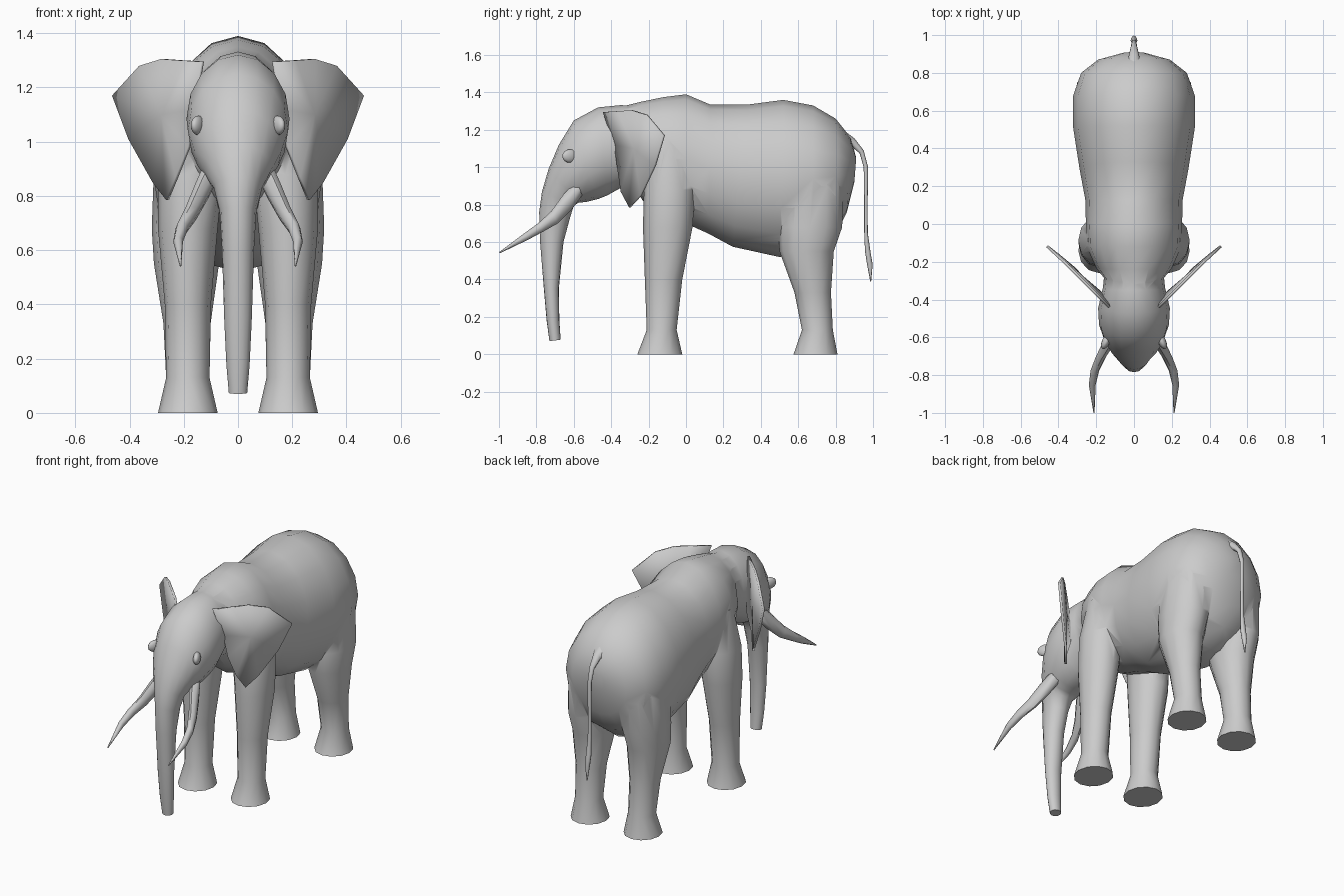
import bpy, bmesh, math
from mathutils import Vector


def finish(name, bm):
    bmesh.ops.recalc_face_normals(bm, faces=bm.faces)
    me = bpy.data.meshes.new(name)
    bm.to_mesh(me)
    bm.free()
    ob = bpy.data.objects.new(name, me)
    bpy.context.collection.objects.link(ob)
    return ob


def smooth(ob, angle=55):
    bpy.ops.object.select_all(action='DESELECT')
    ob.select_set(True)
    bpy.context.view_layer.objects.active = ob
    bpy.ops.object.shade_smooth_by_angle(angle=math.radians(angle))


def loft(name, rings, n=14, side=1):
    """Each ring: side-view points (y1, z1) and (y2, z2), half width, centre x."""
    bm = bmesh.new()
    loops = []
    for y1, z1, y2, z2, w, x in rings:
        a, b = Vector((0, y1, z1)), Vector((0, y2, z2))
        mid, half = (a + b) / 2, (a - b) / 2
        loop = []
        for i in range(n):
            t = 2 * math.pi * i / n
            p = mid + half * math.cos(t)
            p.x = side * (x + w * math.sin(t))
            loop.append(bm.verts.new(p))
        loops.append(loop)
    for p, q in zip(loops, loops[1:]):
        for i in range(n):
            j = (i + 1) % n
            bm.faces.new((p[i], p[j], q[j], q[i]))
    bm.faces.new(loops[0])
    bm.faces.new(loops[-1])
    return finish(name, bm)


# Torso
body = loft("body", [
    (-.34, 1.325, -.30, .93, .13, 0),
    (-.24, 1.35, -.23, .82, .20, 0),
    (-.12, 1.375, -.12, .74, .25, 0),
    (0, 1.39, .02, .69, .255, 0),
    (.13, 1.335, .12, .645, .257, 0),
    (.33, 1.335, .25, .575, .288, 0),
    (.52, 1.36, .50, .52, .322, 0),
    (.68, 1.33, .68, .55, .322, 0),
    (.80, 1.26, .80, .64, .28, 0),
    (.88, 1.16, .86, .76, .19, 0),
    (.91, 1.05, .90, .92, .06, 0)], 16)

# Head flowing into the trunk
head = loft("head_and_trunk", [
    (-.20, 1.325, -.20, .86, .15, 0),
    (-.35, 1.332, -.33, .90, .165, 0),
    (-.47, 1.32, -.42, .85, .19, 0),
    (-.60, 1.25, -.47, .83, .185, 0),
    (-.68, 1.12, -.53, .815, .16, 0),
    (-.735, .99, -.575, .81, .125, 0),
    (-.77, .87, -.60, .795, .09, 0),
    (-.785, .76, -.62, .73, .068, 0),
    (-.78, .60, -.655, .60, .059, 0),
    (-.76, .35, -.68, .35, .051, 0),
    (-.745, .18, -.677, .18, .043, 0),
    (-.73, .07, -.67, .078, .034, 0)], 16)

# Legs
front_rings = [
    (-.26, 0, -.02, 0, .11, .185),
    (-.21, .13, -.05, .13, .08, .185),
    (-.22, .40, -.02, .40, .085, .185),
    (-.23, .68, .035, .68, .11, .185),
    (-.225, .88, .05, .88, .12, .175),
    (-.19, 1.12, .02, 1.12, .10, .145)]
rear_rings = [
    (.575, 0, .81, 0, .11, .185),
    (.62, .13, .785, .13, .08, .185),
    (.58, .33, .775, .33, .087, .188),
    (.50, .55, .79, .55, .12, .19),
    (.49, .68, .835, .68, .13, .188),
    (.50, .90, .84, .90, .125, .185),
    (.55, 1.08, .78, 1.08, .10, .17)]
parts = [head]
for side, label in ((1, "left"), (-1, "right")):
    parts.append(loft(label + "_front_leg", front_rings, 12, side))
    parts.append(loft(label + "_rear_leg", rear_rings, 12, side))

# Merge torso, head and legs into one skin
bpy.context.view_layer.objects.active = body
for part in parts:
    mod = body.modifiers.new("join", 'BOOLEAN')
    mod.operation = 'UNION'
    mod.solver = 'EXACT'
    mod.object = part
    bpy.ops.object.modifier_apply(modifier=mod.name)
    bpy.data.objects.remove(part, do_unlink=True)
smooth(body, 65)

# Tail with a tuft
smooth(loft("tail", [
    (.84, 1.20, .84, 1.08, .05, 0),
    (.90, 1.155, .885, 1.11, .027, 0),
    (.95, 1.09, .928, 1.075, .017, 0),
    (.974, 1.00, .95, 1.00, .013, 0),
    (.971, .80, .953, .80, .012, 0),
    (.972, .65, .953, .65, .012, 0),
    (.986, .55, .957, .55, .018, 0),
    (.998, .48, .968, .48, .014, 0),
    (.99, .39, .985, .39, .003, 0)], 8))

# Ear outline, clockwise from the top of the head
ear_outline = [
    (.13, -.44, 1.295), (.21, -.36, 1.30), (.28, -.29, 1.305), (.36, -.21, 1.28),
    (.46, -.118, 1.17), (.40, -.165, 1.01), (.31, -.24, .85), (.26, -.30, .785),
    (.225, -.345, .87), (.18, -.36, .98), (.16, -.38, 1.12)]

for side, label in ((1, "left"), (-1, "right")):
    # Tusk
    smooth(loft(label + "_tusk", [
        (-.585, .93, -.555, .85, .035, .10),
        (-.655, .855, -.61, .775, .033, .135),
        (-.72, .765, -.685, .70, .027, .175),
        (-.785, .705, -.765, .655, .023, .207),
        (-.86, .65, -.845, .612, .018, .221),
        (-1.0, .545, -.995, .54, .003, .212)], 8, side))

    # Ear
    bm = bmesh.new()
    rim = [bm.verts.new((side * x, y, z)) for x, y, z in ear_outline]
    hub = bm.verts.new((side * .28, -.275, 1.10))
    for i, v in enumerate(rim):
        bm.faces.new((hub, v, rim[(i + 1) % len(rim)]))
    ear = finish(label + "_ear", bm)
    thick = ear.modifiers.new("thickness", 'SOLIDIFY')
    thick.thickness = .014
    thick.offset = 0
    smooth(ear, 40)

    # Eye
    bpy.ops.mesh.primitive_uv_sphere_add(segments=12, ring_count=8, radius=1,
                                         location=(side * .147, -.62, 1.06))
    eye = bpy.context.object
    eye.name = label + "_eye"
    eye.scale = (.022, .046, .036)
    eye.rotation_euler.z = side * math.radians(25)
    smooth(eye)
